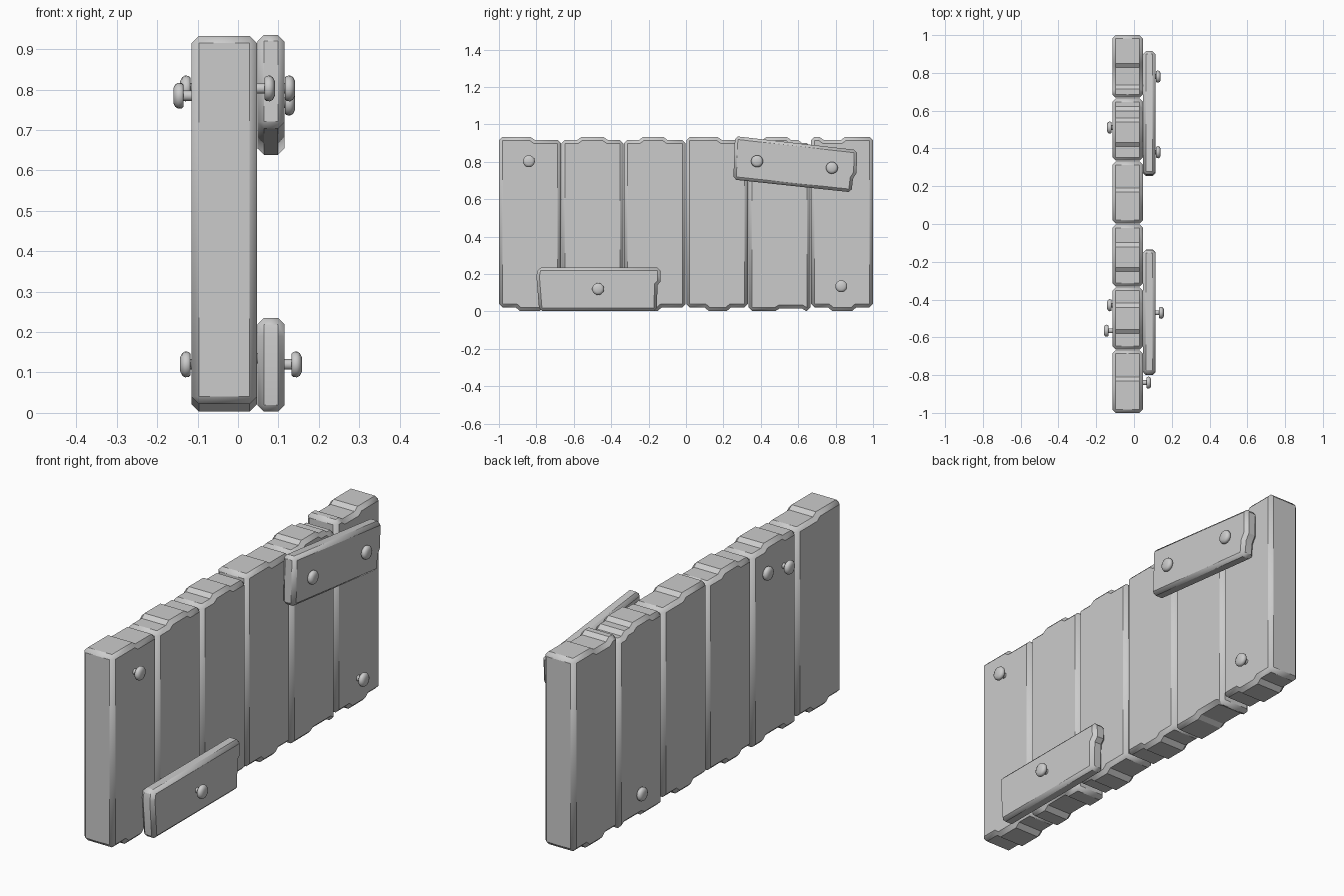
import bpy, bmesh, math

if "Cube" in bpy.data.objects:
    bpy.data.objects.remove(bpy.data.objects["Cube"])

HI, MID, BASE, LOW = 0.933, 0.917, 0.003, 0.022
X_BACK, X_FACE, X_BOARD = -0.115, 0.047, 0.115


def finish(name, bm, angle):
    bmesh.ops.recalc_face_normals(bm, faces=bm.faces[:])
    mesh = bpy.data.meshes.new(name)
    bm.to_mesh(mesh)
    bm.free()
    ob = bpy.data.objects.new(name, mesh)
    bpy.context.collection.objects.link(ob)
    bpy.ops.object.select_all(action='DESELECT')
    ob.select_set(True)
    bpy.context.view_layer.objects.active = ob
    bpy.ops.object.shade_smooth_by_angle(angle=math.radians(angle))
    return ob


def slab(name, outline, x0, x1, width=0.018):
    """Extrude a y-z outline along x, then chamfer its rims and corners."""
    bm = bmesh.new()
    face = bm.faces.new([bm.verts.new((x0, y, z)) for y, z in outline])
    ext = bmesh.ops.extrude_face_region(bm, geom=[face])
    moved = [g for g in ext['geom'] if isinstance(g, bmesh.types.BMVert)]
    bmesh.ops.translate(bm, verts=moved, vec=(x1 - x0, 0, 0))
    ob = finish(name, bm, 30)
    bev = ob.modifiers.new('chamfer', 'BEVEL')
    bev.width, bev.segments = width, 1
    bev.limit_method, bev.angle_limit = 'ANGLE', math.radians(55)
    bev.use_clamp_overlap = False
    return ob


def bolt(name, x, y, z, lift, side):
    """Lathe a mushroom-headed bolt pointing along side * x."""
    profile = [(-0.03, 0.013), (lift, 0.013), (lift, 0.027), (lift + 0.004, 0.031),
               (lift + 0.013, 0.032), (lift + 0.020, 0.028), (lift + 0.025, 0.018)]
    n = 20
    bm = bmesh.new()
    rings = [[bm.verts.new((x + side * d, y + r * math.cos(2 * math.pi * i / n),
                            z + r * math.sin(2 * math.pi * i / n)))
              for i in range(n)] for d, r in profile]
    for a, b in zip(rings, rings[1:]):
        for i in range(n):
            j = (i + 1) % n
            bm.faces.new((a[i], a[j], b[j], b[i]))
    bm.faces.new(rings[0])
    bm.faces.new(rings[-1])
    return finish(name, bm, 50)


# Upright planks: (start z, [(step y, new z), ...]) for top and bottom edges
planks = [
    ((HI, [(-0.82, MID)]), (LOW, [(-0.90, BASE), (-0.77, LOW)])),
    ((MID, [(-0.57, HI), (-0.43, MID)]), (BASE, [(-0.57, LOW), (-0.43, BASE)])),
    ((MID, [(-0.24, HI), (-0.11, MID)]), (LOW, [(-0.25, BASE), (-0.14, LOW)])),
    ((HI, [(0.18, MID)]), (LOW, [(0.11, BASE), (0.23, LOW)])),
    ((MID, [(0.42, HI), (0.55, MID), (0.61, 0.90)]), (BASE, [(0.49, 0.016), (0.63, BASE)])),
    ((HI, [(0.725, MID), (0.84, HI)]), (LOW, [(0.77, BASE), (0.90, LOW)])),
]


def stepped(y0, y1, z, steps):
    pts = [(y0, z)]
    for y, new in steps:
        pts += [(y - 0.011, z), (y + 0.011, new)]
        z = new
    return pts + [(y1, z)]


for k, (top, bottom) in enumerate(planks):
    y0 = -1 + k / 3 + (0.002 if k else 0)
    y1 = -1 + (k + 1) / 3 - (0.002 if k < 5 else 0)
    outline = stepped(y0, y1, *bottom) + stepped(y0, y1, *top)[::-1]
    slab(f"plank_{k + 1}", outline, X_BACK, X_FACE)

# Cross boards nailed to the face
slab("lower_board", [(-0.785, 0.003), (-0.155, 0.003), (-0.153, 0.14), (-0.135, 0.16),
                     (-0.137, 0.235), (-0.79, 0.235), (-0.80, 0.19)],
     X_FACE + 0.001, X_BOARD, 0.016)
slab("upper_board", [(0.253, 0.705), (0.885, 0.637), (0.893, 0.71), (0.912, 0.74),
                     (0.915, 0.863), (0.262, 0.937)],
     X_FACE + 0.001, X_BOARD, 0.016)

# Bolts: surface x, y, z, stem length, direction
bolts = [
    (X_FACE, -0.84, 0.803, 0.019, 1), (X_FACE, 0.83, 0.135, 0.019, 1),
    (X_BOARD, 0.38, 0.803, 0.001, 1), (X_BOARD, 0.78, 0.768, 0.001, 1),
    (X_BOARD, -0.47, 0.12, 0.018, 1), (X_BACK, 0.51, 0.12, 0.003, -1),
    (X_BACK, -0.43, 0.803, 0.003, -1), (X_BACK, -0.565, 0.785, 0.020, -1),
]
for k, b in enumerate(bolts):
    bolt(f"bolt_{k + 1}", *b)
